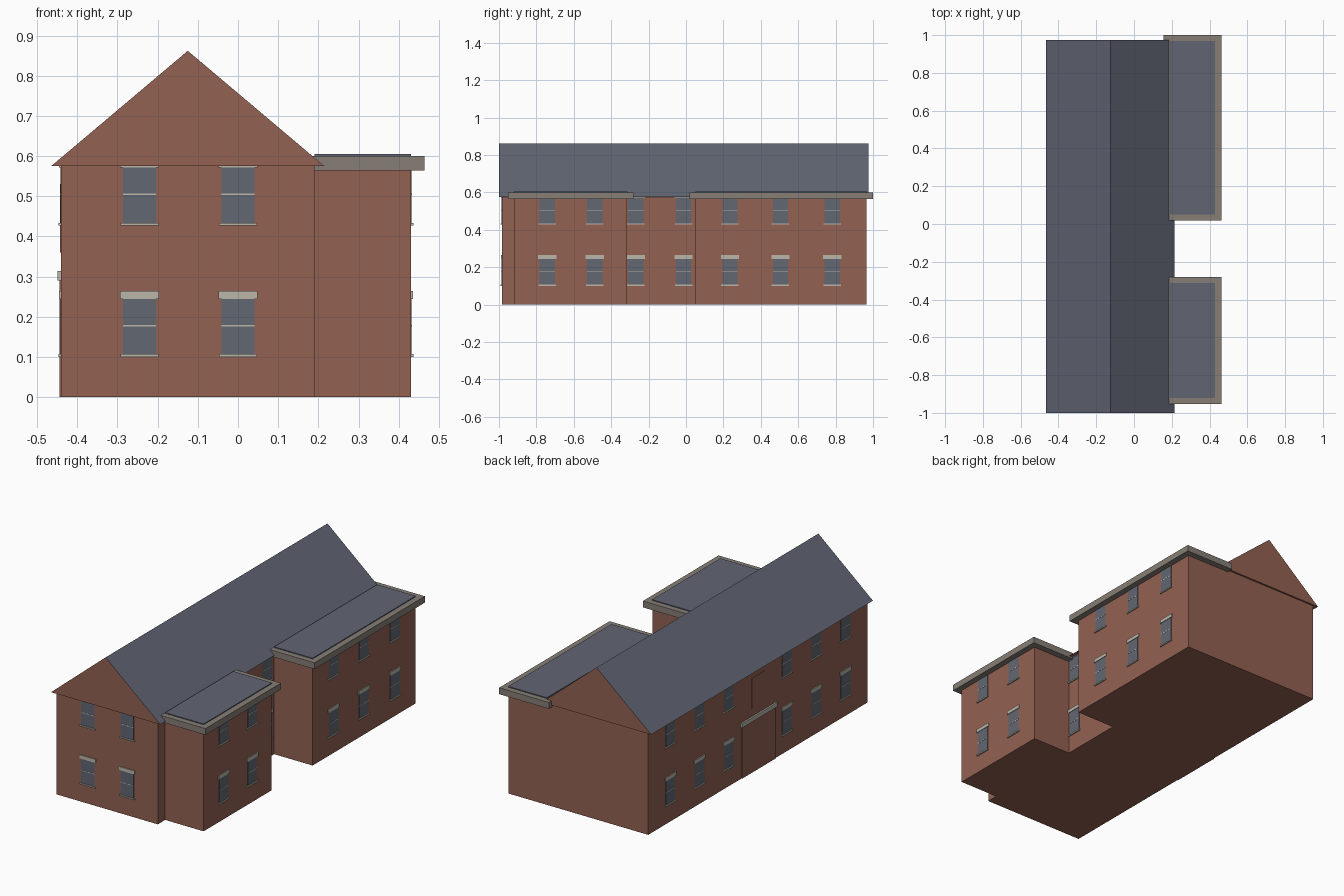
import bpy
import bmesh
from mathutils import Matrix, Vector

cube = bpy.data.objects.get("Cube")
if cube:
    bpy.data.objects.remove(cube, do_unlink=True)


def material(name, r, g, b):
    m = bpy.data.materials.new(name)
    m.use_nodes = True
    m.diffuse_color = (r, g, b, 1)
    m.node_tree.nodes["Principled BSDF"].inputs["Base Color"].default_value = (r, g, b, 1)
    return m


BRICK = material("red brick", 0.29, 0.12, 0.085)
SLATE = material("grey slate", 0.12, 0.13, 0.17)
GLASS = material("window glass", 0.12, 0.135, 0.17)
STONE = material("pale stone", 0.50, 0.47, 0.40)
TRIM = material("cornice stone", 0.24, 0.21, 0.18)


def finish(name, bm, *mats):
    mesh = bpy.data.meshes.new(name)
    bm.to_mesh(mesh)
    bm.free()
    for m in mats:
        mesh.materials.append(m)
    obj = bpy.data.objects.new(name, mesh)
    bpy.context.collection.objects.link(obj)
    return obj


def add_box(bm, lo, hi, frame=Matrix()):
    lo, hi = Vector(lo), Vector(hi)
    place = Matrix.Translation((lo + hi) / 2) @ Matrix.Diagonal((*(hi - lo), 1))
    bmesh.ops.create_cube(bm, size=1, matrix=frame @ place)


def box(name, lo, hi, mat):
    bm = bmesh.new()
    add_box(bm, lo, hi)
    return finish(name, bm, mat)


# Main block
LEFT, RIGHT, FRONT, BACK = -0.44, 0.19, -0.985, 0.965
EAVE = 0.575
box("main_walls", (LEFT, FRONT, 0), (RIGHT, BACK, EAVE), BRICK)

# Pitched roof: slate slopes, brick gables
bm = bmesh.new()
profile = [(-0.465, EAVE), (0.215, EAVE), (-0.125, 0.862)]
gable = bm.faces.new([bm.verts.new((x, -1.0, z)) for x, z in profile])
ext = bmesh.ops.extrude_face_region(bm, geom=[gable], use_keep_orig=True)
moved = [v for v in ext["geom"] if isinstance(v, bmesh.types.BMVert)]
bmesh.ops.translate(bm, verts=moved, vec=(0, 1.975, 0))
bmesh.ops.recalc_face_normals(bm, faces=bm.faces)
for f in bm.faces:
    f.material_index = 1 if f.normal.z > 0.1 else 0
finish("pitched_roof", bm, BRICK, SLATE)

# Flat-roofed wings with overhanging cornices
WING = 0.43
for name, y0, y1 in (("front_wing", -0.92, -0.315), ("rear_wing", 0.05, BACK)):
    box(name + "_walls", (RIGHT - 0.01, y0, 0), (WING, y1, 0.57), BRICK)
    box(name + "_cornice", (0.155, y0 - 0.032, 0.564), (0.464, y1 + 0.035, 0.6), TRIM)
    box(name + "_flat_roof", (RIGHT, y0, 0.59), (WING, y1 + 0.003, 0.605), SLATE)

# Wall frames: local x runs along the wall, local y points outward
OUT = {"front": (0, -1), "right": (1, 0), "left": (-1, 0)}


def wall_frame(side, plane, along):
    ox, oy = OUT[side]
    tx, ty = -oy, ox
    pos = Vector((ox, oy, 0)) * plane + Vector((abs(tx), abs(ty), 0)) * along
    rot = Matrix(((tx, ox, 0), (ty, oy, 0), (0, 0, 1)))
    return Matrix.Translation(pos) @ rot.to_4x4()


# Window parts: half width, bottom, top, projection
PARTS = {
    "window_panes": (0.041, 0.105, 0.246, 0.002, GLASS),
    "window_sills": (0.047, 0.1, 0.107, 0.007, STONE),
    "window_lintels": (0.049, 0.244, 0.264, 0.005, STONE),
    "window_bars": (0.041, 0.176, 0.18, 0.003, STONE),
}
WALLS = (
    ("front", -FRONT, (-0.245, 0.0), (0, 0.327)),
    ("right", WING, (-0.742, -0.488, 0.235, 0.505, 0.782), (0, 0.327)),
    ("right", RIGHT, (-0.268, -0.013), (0, 0.327)),
    ("left", -LEFT, (0.768, 0.509, 0.25, -0.269, -0.528, -0.79), (0, 0.327)),
)
for part, (half, z0, z1, depth, mat) in PARTS.items():
    for side, plane, spots, floors in WALLS:
        bm = bmesh.new()
        for along in spots:
            frame = wall_frame(side, plane, along)
            for lift in floors:
                add_box(bm, (-half, -0.005, z0 + lift), (half, depth, z1 + lift), frame)
        bmesh.ops.recalc_face_normals(bm, faces=bm.faces)
        finish(f"{side}_{part}", bm, mat)

# Blocked entrance, stone canopy and brick panel on the left side
box("entrance_infill", (LEFT - 0.004, -0.165, 0), (LEFT, 0.135, 0.29), BRICK)
box("entrance_canopy", (LEFT - 0.009, -0.172, 0.29), (LEFT, 0.142, 0.314), STONE)
box("upper_brick_panel", (LEFT - 0.003, -0.072, 0.36), (LEFT, 0.044, 0.53), BRICK)
